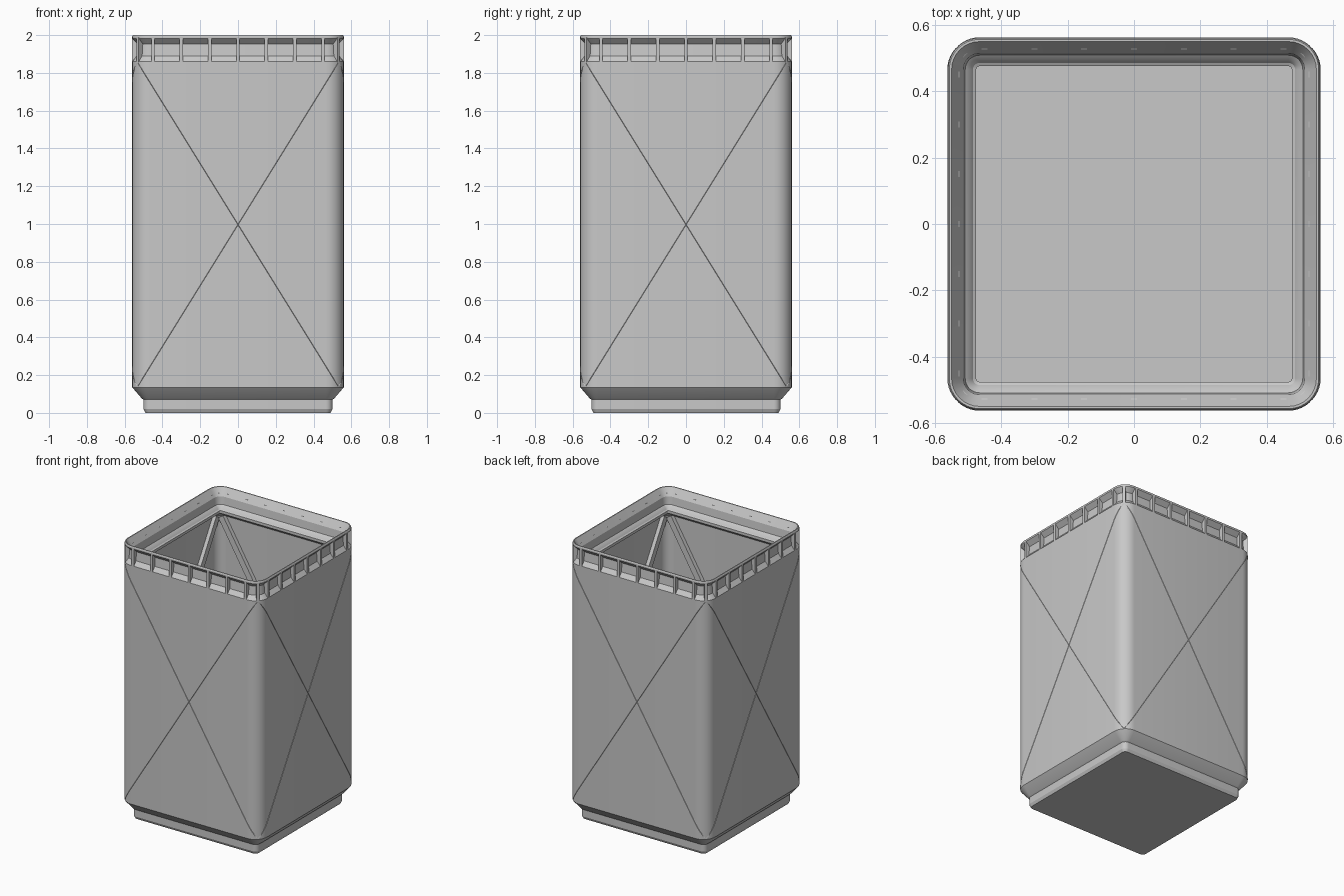
import bpy, bmesh, math
from mathutils import Matrix, Vector

if "Cube" in bpy.data.objects:
    bpy.data.objects.remove(bpy.data.objects["Cube"])

CORE = 0.465   # half-size of the square carrying the corner arc centres
SEG = 8        # facets per rounded corner

grey = bpy.data.materials.new("light_grey_plastic")
grey.diffuse_color = (0.58, 0.58, 0.58, 1)
grey.use_nodes = True
grey.node_tree.nodes["Principled BSDF"].inputs["Base Color"].default_value = grey.diffuse_color


def finish(name, bm, smooth=False):
    bmesh.ops.recalc_face_normals(bm, faces=bm.faces[:])
    me = bpy.data.meshes.new(name)
    bm.to_mesh(me)
    bm.free()
    me.materials.append(grey)
    ob = bpy.data.objects.new(name, me)
    bpy.context.collection.objects.link(ob)
    if smooth:
        bpy.ops.object.select_all(action='DESELECT')
        ob.select_set(True)
        bpy.context.view_layer.objects.active = ob
        bpy.ops.object.shade_smooth_by_angle(angle=math.radians(25))
    return ob


def square_ring(bm, s, z):
    """Rounded square of half-size s at height z."""
    r, ring = s - CORE, []
    for q in range(4):
        rot = Matrix.Rotation(q * math.pi / 2, 3, 'Z')
        for i in range(SEG + 1):
            a = i * math.pi / 2 / SEG
            p = Vector((CORE + r * math.cos(a), CORE + r * math.sin(a), z))
            ring.append(bm.verts.new(rot @ p))
    return ring


def prism(bm, pts, half, mat):
    """Extrude an (x, z) outline to both sides in y, then place it."""
    rows = [[bm.verts.new(mat @ Vector((x, y, z))) for x, z in pts]
            for y in (-half, half)]
    bm.faces.new(rows[0])
    bm.faces.new(rows[1][::-1])
    n = len(pts)
    for i in range(n):
        j = (i + 1) % n
        bm.faces.new((rows[0][i], rows[0][j], rows[1][j], rows[1][i]))


# Container shell: foot, wall, recessed rim, stacking seat, inside wall, floor
profile = [(0.49, 0), (0.50, 0.02), (0.50, 0.07), (0.51, 0.077),
           (0.56, 0.135), (0.56, 1.86), (0.535, 1.89), (0.53, 1.953),
           (0.56, 1.983), (0.56, 1.993), (0.556, 2.0), (0.549, 2.0),
           (0.514, 1.945), (0.508, 1.89), (0.495, 1.88), (0.485, 1.865),
           (0.475, 1.86), (0.475, 1.84), (0.53, 1.80), (0.53, 0.15),
           (0.475, 0.09), (0.475, 0.03)]
bm = bmesh.new()
rings = [square_ring(bm, s, z) for s, z in profile]
for a, b in zip(rings, rings[1:]):
    for i in range(len(a)):
        j = (i + 1) % len(a)
        bm.faces.new((a[i], a[j], b[j], b[i]))
bm.faces.new(rings[0])
bm.faces.new(rings[-1])
finish("container_shell", bm, True)

# Rim fins: seven on each side and one on each corner
fin = [(0.525, 1.875), (0.56, 1.858), (0.56, 1.987), (0.525, 1.965)]
bm = bmesh.new()
for q in range(4):
    turn = Matrix.Rotation(q * math.pi / 2, 4, 'Z')
    for k in range(-3, 4):
        prism(bm, fin, 0.009, turn @ Matrix.Translation((0, k * 0.15, 0)))
    diagonal = turn @ Matrix.Rotation(math.pi / 4, 4, 'Z')
    shift = CORE * (math.sqrt(2) - 1)
    prism(bm, fin, 0.009, diagonal @ Matrix.Translation((shift, 0, 0)))
finish("rim_fins", bm)

# Diagonal ribs inside each wall
bm = bmesh.new()
tilt = math.atan2(0.98, 1.64)
half_len = math.hypot(0.98, 1.64) / 2
for q in range(4):
    turn = Matrix.Rotation(q * math.pi / 2, 4, 'Z')
    for side in (-1, 1):
        inner = 0.502 + 0.001 * side
        bar = [(inner, -half_len), (0.54, -half_len),
               (0.54, half_len), (inner, half_len)]
        place = turn @ Matrix.Translation((0, 0, 0.98)) \
            @ Matrix.Rotation(side * tilt, 4, 'X')
        prism(bm, bar, 0.022, place)
finish("inner_cross_ribs", bm)

# Fine diagonal seams outside each wall, wrapping onto the rounded corners
bm = bmesh.new()
width, rise, r = 0.53, 0.855, 0.56 - CORE
xs = [0, CORE] + [CORE + (width - CORE) * i / 5 for i in range(1, 6)]
xs = [-x for x in xs[:0:-1]] + xs
for q in range(4):
    turn = Matrix.Rotation(q * math.pi / 2, 4, 'Z')
    for side in (-1, 1):
        rows = []
        for x in xs:
            over = max(0, abs(x) - CORE)
            d = CORE + math.sqrt(r * r - over * over)
            z = 0.997 + side * x * rise / width
            rows.append([bm.verts.new(turn @ Vector((d + o, x, z + h)))
                         for o, h in ((-0.004, -0.008), (0.002, 0),
                                      (-0.004, 0.008))])
        for a, b in zip(rows, rows[1:]):
            for i in range(3):
                j = (i + 1) % 3
                bm.faces.new((a[i], a[j], b[j], b[i]))
        bm.faces.new(rows[0])
        bm.faces.new(rows[-1])
finish("outer_cross_seams", bm)
